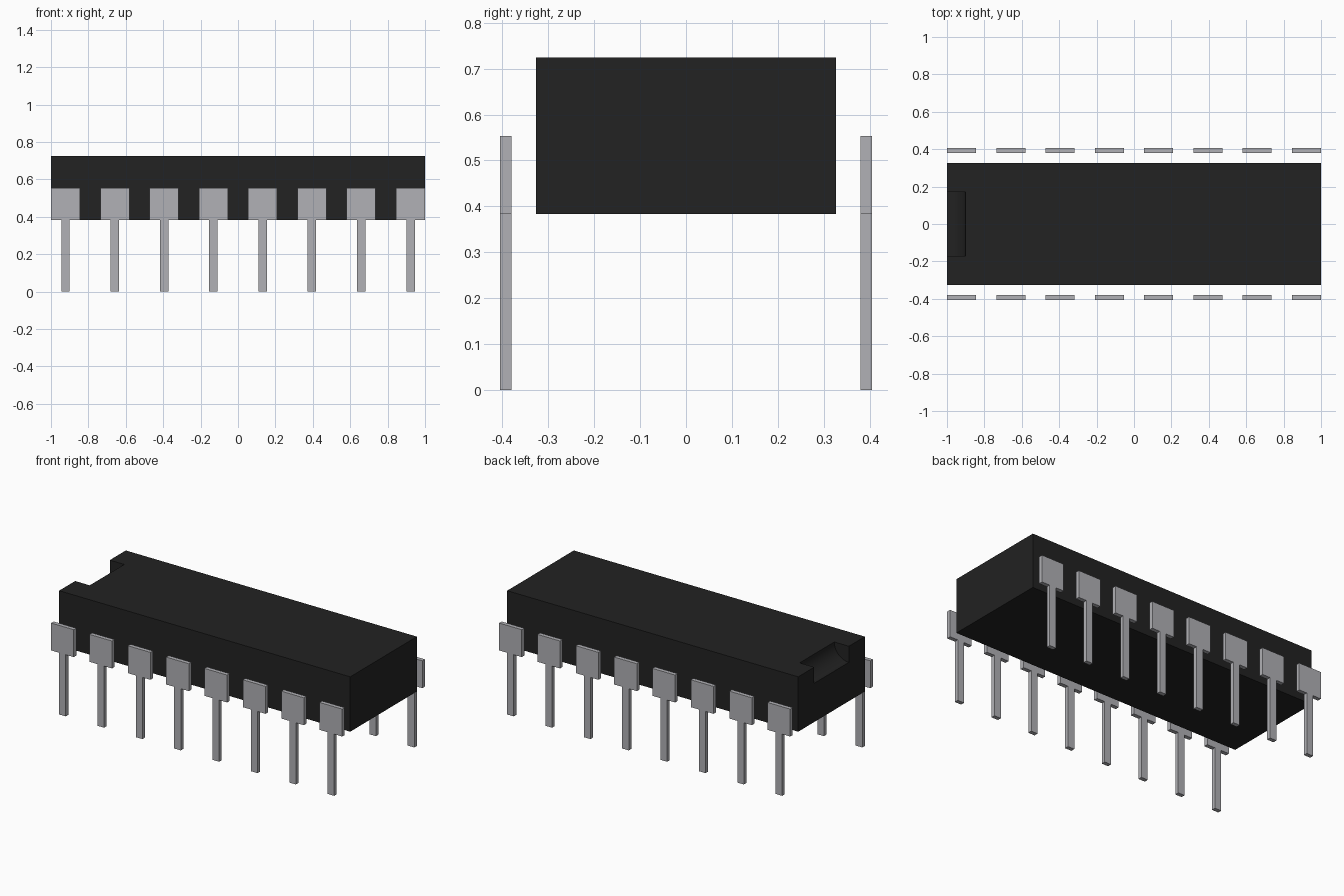
import bpy, bmesh
from mathutils import Matrix

cube = bpy.data.objects.get("Cube")
if cube:
    bpy.data.objects.remove(cube, do_unlink=True)


def material(name, color):
    mat = bpy.data.materials.new(name)
    mat.use_nodes = True
    mat.diffuse_color = color
    bsdf = mat.node_tree.nodes["Principled BSDF"]
    bsdf.inputs["Base Color"].default_value = color
    return mat


def new_object(name, bm, mat):
    bmesh.ops.recalc_face_normals(bm, faces=bm.faces)
    mesh = bpy.data.meshes.new(name)
    bm.to_mesh(mesh)
    bm.free()
    mesh.materials.append(mat)
    obj = bpy.data.objects.new(name, mesh)
    bpy.context.collection.objects.link(obj)
    return obj


black = material("black plastic", (0.016, 0.016, 0.016, 1))
silver = material("silver metal", (0.44, 0.44, 0.465, 1))

BASE, TOP = 0.383, 0.724      # underside and top of the body
HALF_DEPTH = 0.327

# Body block
bm = bmesh.new()
bmesh.ops.create_cube(bm, size=1, matrix=Matrix.Translation((0, 0, (BASE + TOP) / 2))
                      @ Matrix.Diagonal((2, 2 * HALF_DEPTH, TOP - BASE, 1)))
body = new_object("body", bm, black)

# Rounded orientation notch in the top edge of one end
bm = bmesh.new()
bmesh.ops.create_cone(bm, cap_ends=True, segments=48, radius1=0.1, radius2=0.1, depth=0.34,
                      matrix=Matrix.Translation((-1, 0, TOP)) @ Matrix.Rotation(1.5707963, 4, 'X'))
cutter = new_object("notch_cutter", bm, black)
cutter.hide_render = True
cut = body.modifiers.new("notch", 'BOOLEAN')
cut.operation = 'DIFFERENCE'
cut.solver = 'EXACT'
cut.object = cutter

bpy.ops.object.select_all(action='DESELECT')
bpy.context.view_layer.objects.active = body
body.select_set(True)
bpy.ops.object.modifier_apply(modifier=cut.name)
bpy.data.objects.remove(cutter, do_unlink=True)
bpy.ops.object.shade_smooth_by_angle()


# Pins: wide shoulder plate above a narrow leg, cut from one flat sheet
def add_pin(name, x, y):
    half = [(0.0225, 0), (0.0225, BASE), (0.0775, BASE), (0.0775, 0.553)]
    outline = half + [(-px, pz) for px, pz in reversed(half)]
    bm = bmesh.new()
    face = bm.faces.new([bm.verts.new((x + px, y - 0.0125, pz)) for px, pz in outline])
    sheet = bmesh.ops.extrude_face_region(bm, geom=[face])
    verts = [v for v in sheet["geom"] if isinstance(v, bmesh.types.BMVert)]
    bmesh.ops.translate(bm, verts=verts, vec=(0, 0.025, 0))
    new_object(name, bm, silver)


PINS = 8
for side, y in (("front", -0.393), ("back", 0.393)):
    for i in range(PINS):
        add_pin(f"{side}_pin_{i + 1}", 0.9225 * (2 * i / (PINS - 1) - 1), y)
